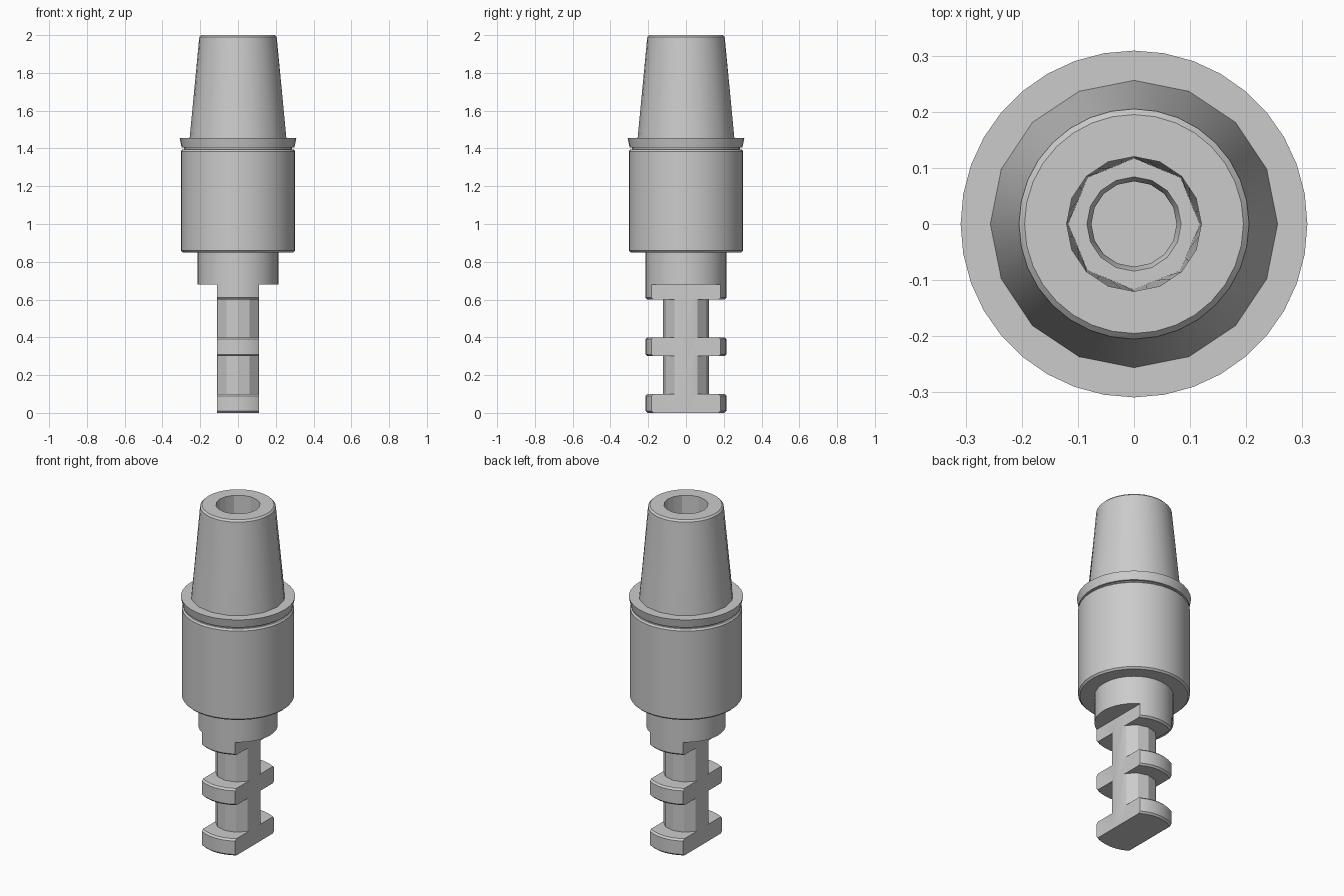
import bpy, bmesh
from math import cos, sin, pi

cube = bpy.data.objects.get("Cube")
if cube:
    bpy.data.objects.remove(cube, do_unlink=True)

steel = bpy.data.materials.new("brushed grey steel")
steel.use_nodes = True
GREY = (0.6, 0.6, 0.6, 1)
steel.diffuse_color = GREY
steel.node_tree.nodes["Principled BSDF"].inputs["Base Color"].default_value = GREY


def polygon_radius(radius, sides, angle):
    """Distance to the edge of a regular polygon in a given direction."""
    step = 2 * pi / sides
    offset = (angle + 1e-6) % step - step / 2
    return radius * cos(step / 2) / cos(offset)


def lathe(name, profile, segments=36, half_width=None):
    """Spin (radius, z, optional sides) points; optionally mill flats on both x sides."""
    bm = bmesh.new()
    rings = []
    for radius, z, *sides in profile:
        count = sides[0] if sides else segments
        ring = []
        for i in range(segments):
            a = 2 * pi * i / segments
            r = polygon_radius(radius, count, a)
            ring.append(bm.verts.new((r * sin(a), r * cos(a), z)))
        rings.append(ring)
    for low, high in zip(rings, rings[1:]):
        for i in range(segments):
            j = (i + 1) % segments
            bm.faces.new((low[i], low[j], high[j], high[i]))
    bmesh.ops.remove_doubles(bm, verts=bm.verts, dist=1e-5)
    if half_width:
        for side in (-1, 1):
            cut = bmesh.ops.bisect_plane(
                bm, geom=bm.verts[:] + bm.edges[:] + bm.faces[:],
                plane_co=(side * half_width, 0, 0), plane_no=(side, 0, 0),
                clear_outer=True)
            rim = [e for e in cut["geom_cut"] if isinstance(e, bmesh.types.BMEdge)]
            bmesh.ops.edgeloop_fill(bm, edges=rim)
    # Each spin runs up the outside, so these normals face outward
    bmesh.ops.recalc_face_normals(bm, faces=bm.faces)
    mesh = bpy.data.meshes.new(name)
    bm.to_mesh(mesh)
    bm.free()
    mesh.materials.append(steel)
    obj = bpy.data.objects.new(name, mesh)
    bpy.context.collection.objects.link(obj)
    bpy.ops.object.select_all(action="DESELECT")
    obj.select_set(True)
    bpy.context.view_layer.objects.active = obj
    bpy.ops.object.shade_smooth_by_angle(angle=pi / 7.5)
    return obj


# Stem: faceted core with three retention flanges, milled flat on both sides
CORE, FLANGE, BEVEL = 0.122, 0.214, 0.01
stem = [(0, 0)]
for bottom, top in ((0, 0.1), (0.3, 0.4), (0.6, 0.7)):
    if bottom:
        stem.append((CORE, bottom, 12))
    stem += [(FLANGE - BEVEL, bottom), (FLANGE, bottom + BEVEL),
             (FLANGE, top - BEVEL), (FLANGE - BEVEL, top)]
    if top < 0.7:
        stem.append((CORE, top, 12))
stem.append((0, 0.7))
lathe("stem", stem, half_width=0.11)

# Round collar above the milled stem
lathe("collar", [(0, 0.68), (FLANGE, 0.68), (FLANGE, 0.87), (0, 0.87)])

# Main barrel with chamfered ends
lathe("barrel", [(0.15, 0.85), (0.293, 0.85), (0.303, 0.86), (0.303, 1.385),
                 (0.295, 1.395), (0.15, 1.395), (0.15, 0.85)])

# Recessed neck under the rim
lathe("neck", [(0.15, 1.38), (0.285, 1.38), (0.285, 1.42), (0.15, 1.42), (0.15, 1.38)])

# Slightly flared rim
lathe("rim", [(0.15, 1.405), (0.299, 1.405), (0.309, 1.455), (0.15, 1.455),
              (0.15, 1.405)])

# Tapered post with a stepped bore
lathe("tapered_post", [
    (0.15, 1.43), (0.256, 1.455, 16), (0.205, 1.99), (0.195, 2.0),
    (0.12, 2.0, 16), (0.117, 1.5, 8), (0.084, 1.5, 16), (0.076, 1.48, 16),
    (0.076, 1.0, 16), (0, 1.0), (0, 0.95), (0.13, 0.95), (0.15, 1.43)], segments=32)
